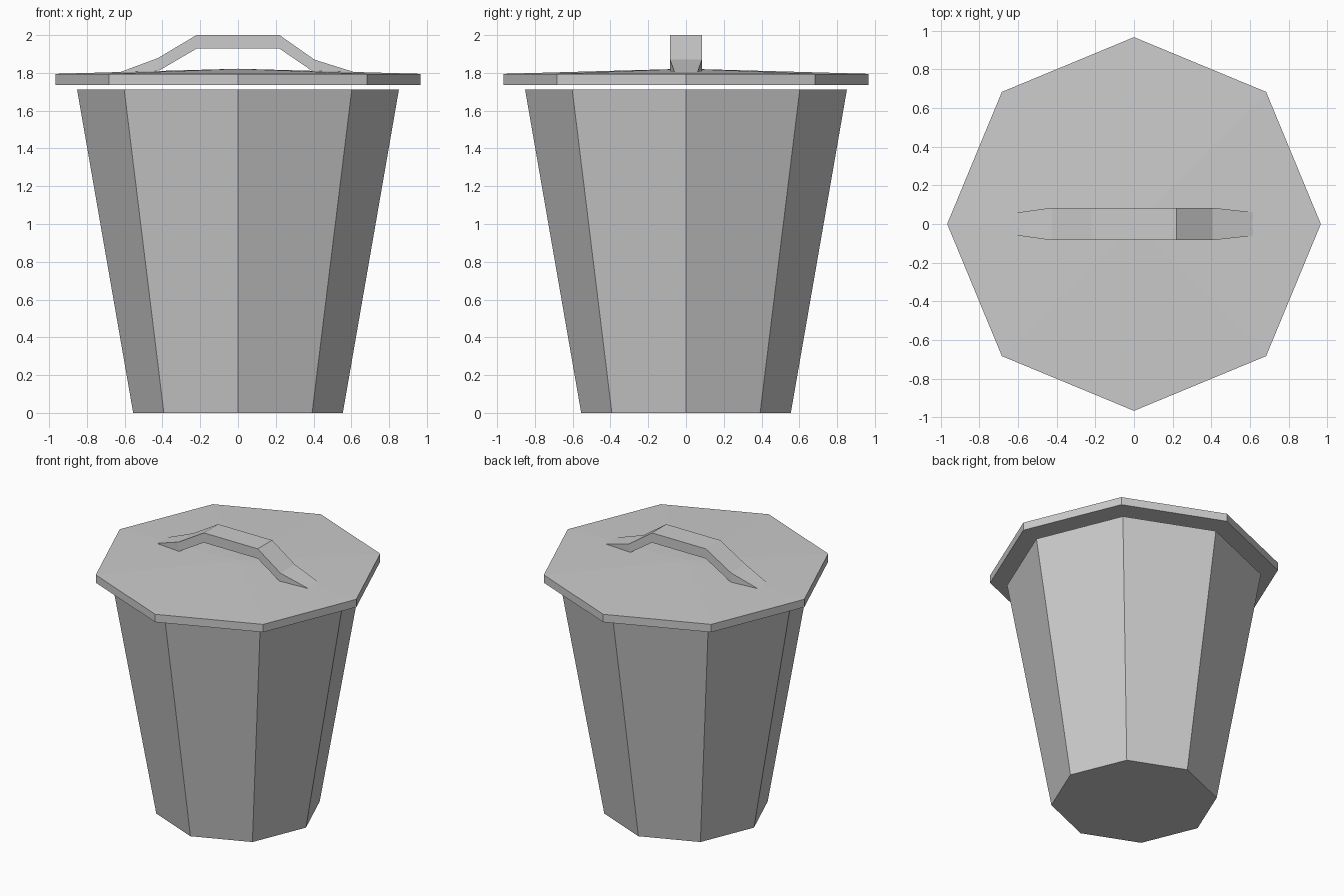
import bpy, bmesh
from math import cos, sin, pi

if "Cube" in bpy.data.objects:
    bpy.data.objects.remove(bpy.data.objects["Cube"])

SIDES = 8


def make_object(name, bm):
    bmesh.ops.recalc_face_normals(bm, faces=bm.faces)
    mesh = bpy.data.meshes.new(name)
    bm.to_mesh(mesh)
    bm.free()
    obj = bpy.data.objects.new(name, mesh)
    bpy.context.collection.objects.link(obj)
    return obj


def loft(name, rings, apex=None):
    """Skin closed rings of points; cap the ends, or fan the last one to an apex."""
    bm = bmesh.new()
    loops = [[bm.verts.new(p) for p in ring] for ring in rings]
    n = len(loops[0])
    for a, b in zip(loops, loops[1:]):
        for i in range(n):
            j = (i + 1) % n
            bm.faces.new((a[i], a[j], b[j], b[i]))
    bm.faces.new(loops[0])
    if apex:
        tip = bm.verts.new(apex)
        for i in range(n):
            bm.faces.new((loops[-1][i], loops[-1][(i + 1) % n], tip))
    else:
        bm.faces.new(loops[-1])
    return make_object(name, bm)


def octagon(r, z):
    return [(r * cos(2 * pi * i / SIDES), r * sin(2 * pi * i / SIDES), z)
            for i in range(SIDES)]


# Tapered eight-sided bin
loft("bin_body", [octagon(0.555, 0), octagon(0.852, 1.712)])

# Overhanging lid with a shallow peak
loft("lid", [octagon(0.966, 1.737), octagon(0.966, 1.795)], apex=(0, 0, 1.822))

# Bent strap handle: x, top z, bottom z, half width
stations = [
    (-0.67, 1.787, 1.750, 0.050),
    (-0.425, 1.878, 1.808, 0.084),
    (-0.22, 2.0, 1.928, 0.084),
    (0.22, 2.0, 1.928, 0.084),
    (0.405, 1.870, 1.802, 0.084),
    (0.67, 1.787, 1.750, 0.055),
]
loft("lid_handle", [[(x, -w, b), (x, w, b), (x, w, t), (x, -w, t)]
                    for x, t, b, w in stations])
